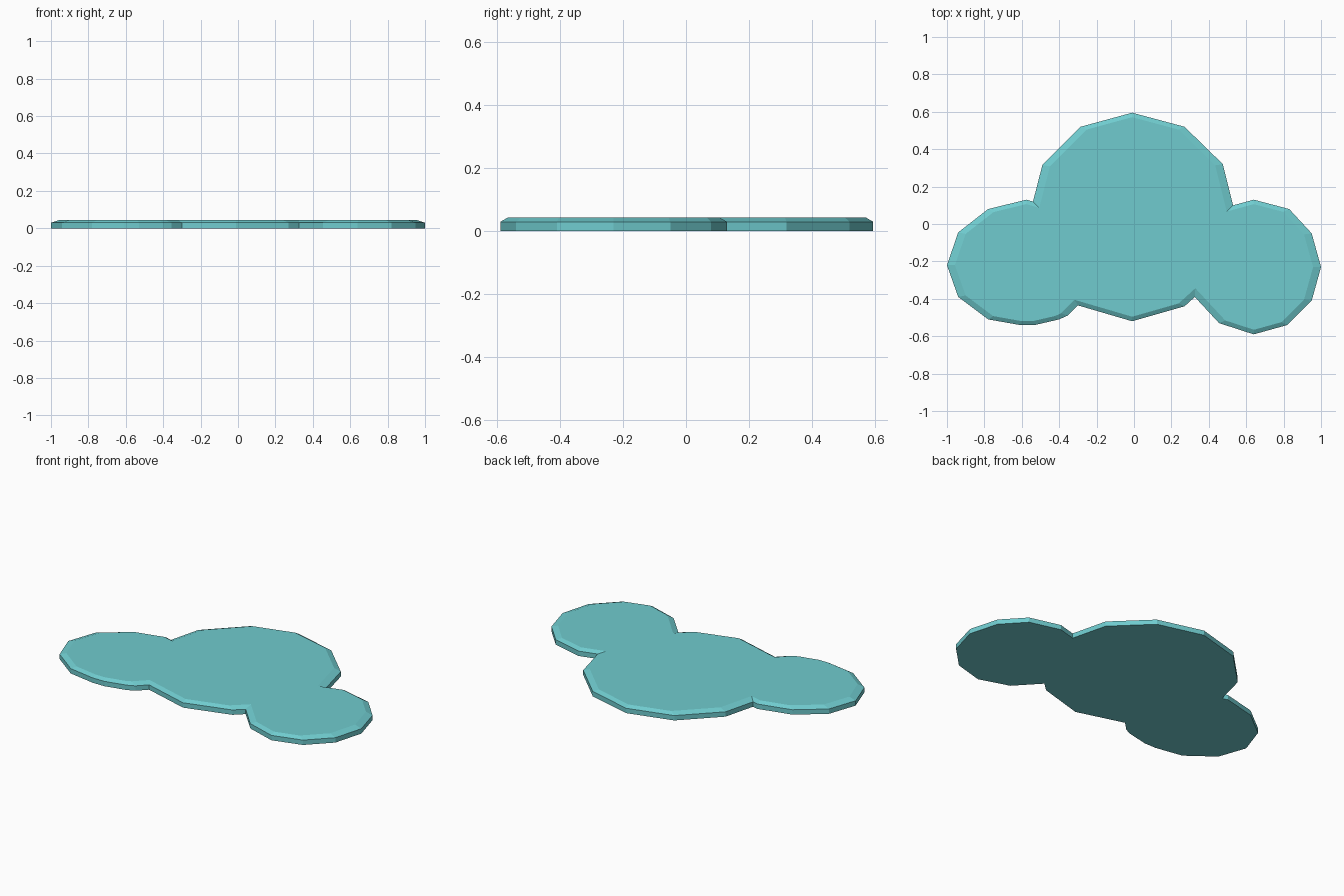
import bpy, bmesh

if "Cube" in bpy.data.objects:
    bpy.data.objects.remove(bpy.data.objects["Cube"])

# Cloud outline: large centre lobe with a smaller lobe on each side
OUTLINE = [
    (-0.01, 0.595), (-0.285, 0.52), (-0.49, 0.315), (-0.54, 0.12),
    (-0.575, 0.13), (-0.78, 0.08), (-0.94, -0.045), (-1.0, -0.22),
    (-0.94, -0.39), (-0.78, -0.51), (-0.61, -0.54), (-0.53, -0.54),
    (-0.40, -0.51), (-0.355, -0.49), (-0.30, -0.435),
    (-0.01, -0.52), (0.27, -0.44), (0.325, -0.39),
    (0.455, -0.53), (0.64, -0.59), (0.82, -0.54), (0.95, -0.41),
    (1.0, -0.23), (0.95, -0.05), (0.83, 0.08), (0.64, 0.13),
    (0.53, 0.10), (0.475, 0.32), (0.27, 0.52),
]
WALL_H, TOP_H = 0.03, 0.044
STRETCH = 2.0   # the chamfer is twice as wide along x as along y

bm = bmesh.new()
base = bm.faces.new([bm.verts.new((x, y * STRETCH, 0)) for x, y in OUTLINE])

# Upright wall
top = bmesh.ops.extrude_face_region(bm, geom=[base], use_keep_orig=True)
top_verts = [g for g in top["geom"] if isinstance(g, bmesh.types.BMVert)]
bmesh.ops.translate(bm, verts=top_verts, vec=(0, 0, WALL_H))
bmesh.ops.recalc_face_normals(bm, faces=bm.faces[:])

# Chamfered upper rim
cap = next(g for g in top["geom"] if isinstance(g, bmesh.types.BMFace))
bmesh.ops.inset_region(bm, faces=[cap], thickness=0.042, use_even_offset=True)
for v in cap.verts:
    v.co.z = TOP_H
bmesh.ops.scale(bm, verts=bm.verts[:], vec=(1, 1 / STRETCH, 1))
bmesh.ops.triangulate(bm, faces=[f for f in bm.faces if len(f.verts) > 4])
bmesh.ops.recalc_face_normals(bm, faces=bm.faces[:])

mesh = bpy.data.meshes.new("cloud_slab")
bm.to_mesh(mesh)
bm.free()
cloud = bpy.data.objects.new("cloud_slab", mesh)
bpy.context.collection.objects.link(cloud)

# Turquoise colour
mat = bpy.data.materials.new("turquoise")
mat.diffuse_color = (0.16, 0.6, 0.62, 1)
mat.use_nodes = True
mat.node_tree.nodes["Principled BSDF"].inputs["Base Color"].default_value = mat.diffuse_color
mesh.materials.append(mat)
